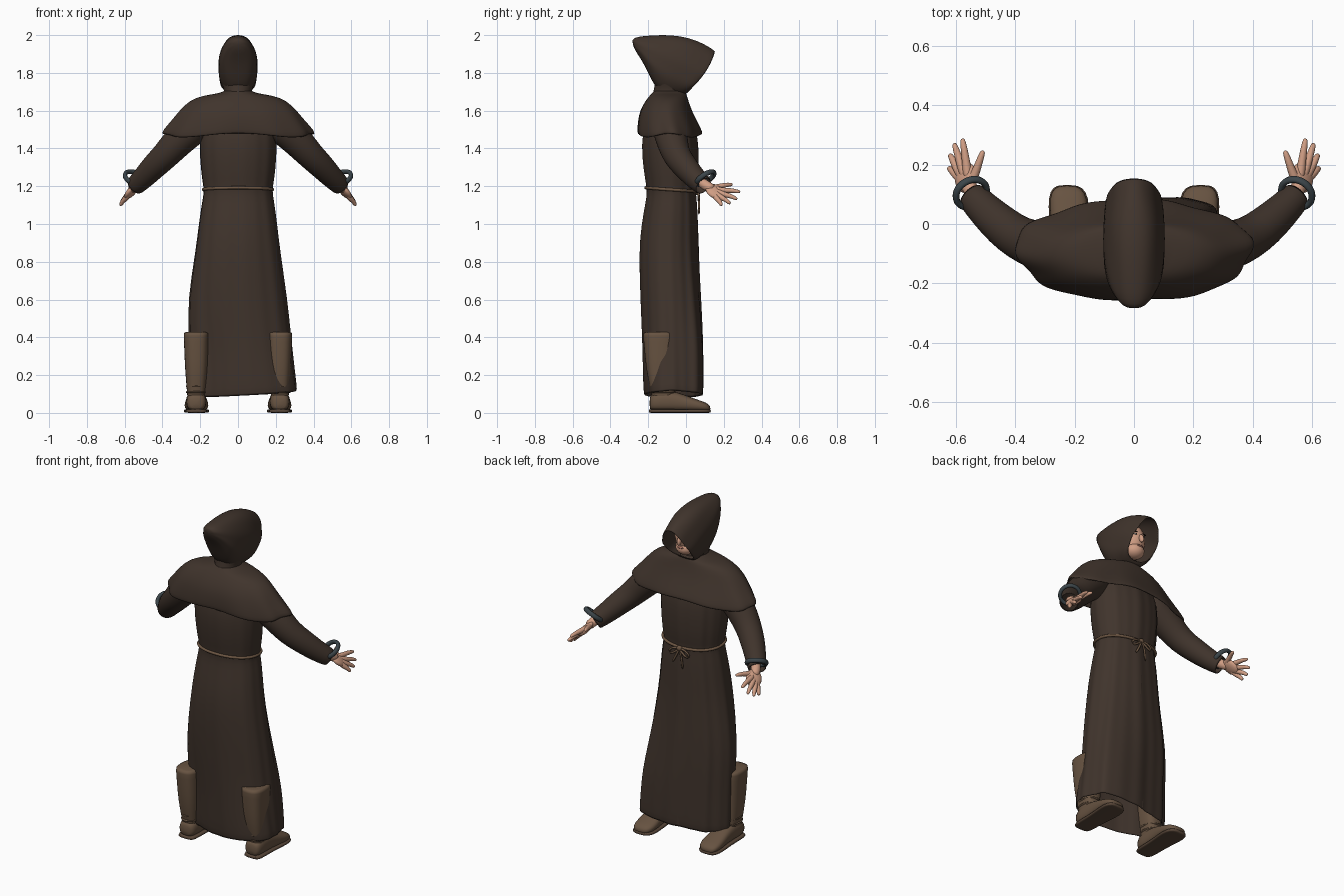
import bpy, bmesh, math
from mathutils import Vector, Matrix

old = bpy.data.objects.get("Cube")
if old:
    bpy.data.objects.remove(old)


def material(name, r, g, b):
    m = bpy.data.materials.new(name)
    m.use_nodes = True
    m.diffuse_color = (r, g, b, 1)
    m.node_tree.nodes["Principled BSDF"].inputs["Base Color"].default_value = (r, g, b, 1)
    m.node_tree.nodes["Principled BSDF"].inputs["Roughness"].default_value = 0.8
    return m


CLOTH = material("dark brown cloth", 0.051, 0.034, 0.025)
LEATHER = material("boot leather", 0.135, 0.086, 0.053)
SOLE = material("dark sole", 0.095, 0.06, 0.039)
ROPE = material("hemp rope", 0.15, 0.092, 0.055)
SKIN = material("skin", 0.63, 0.34, 0.23)
STEEL = material("dark steel", 0.045, 0.06, 0.068)
LIPS = material("lips", 0.42, 0.18, 0.13)
HAIR = material("dark hair", 0.025, 0.016, 0.012)
WHITE = material("eye white", 0.6, 0.55, 0.5)


def finish(name, bm, mat, mirror=False, thick=0, smooth=1):
    """Turn a bmesh into a smooth object with its modifiers."""
    bmesh.ops.recalc_face_normals(bm, faces=bm.faces)
    me = bpy.data.meshes.new(name)
    bm.to_mesh(me)
    bm.free()
    me.materials.append(mat)
    me.polygons.foreach_set("use_smooth", [True] * len(me.polygons))
    ob = bpy.data.objects.new(name, me)
    bpy.context.collection.objects.link(ob)
    if mirror:
        ob.modifiers.new("Mirror", 'MIRROR').use_mirror_merge = False
    if thick:
        mod = ob.modifiers.new("Thickness", 'SOLIDIFY')
        mod.thickness, mod.offset = thick, -1
    if smooth:
        mod = ob.modifiers.new("Smooth", 'SUBSURF')
        mod.levels = mod.render_levels = smooth
    return ob


def skin_rings(name, rings, mat, closed=True, caps=(True, True), **kw):
    """Bridge successive rings of points into a surface."""
    bm = bmesh.new()
    vs = [[bm.verts.new(p) for p in ring] for ring in rings]
    n = len(vs[0])
    for lo, hi in zip(vs, vs[1:]):
        for i in range(n if closed else n - 1):
            j = (i + 1) % n
            bm.faces.new((lo[i], lo[j], hi[j], hi[i]))
    for ring, cap in ((vs[0], caps[0]), (vs[-1], caps[1])):
        if cap:
            bm.faces.new(ring)
    return finish(name, bm, mat, **kw)


def spow(v, p):
    return math.copysign(abs(v) ** p, v)


def loft(name, rows, mat, axis="z", n=24, power=1.0, fold=None, wave=None, **kw):
    """Rows are (position, a min, a max, b min, b max) along an axis."""
    rings = []
    for t, a0, a1, b0, b1 in rows:
        ring = []
        for i in range(n):
            ang = 2 * math.pi * i / n
            k = 1 + (fold(ang, t) if fold else 0)
            a = (a0 + a1) / 2 + (a1 - a0) / 2 * spow(math.cos(ang), power) * k
            b = (b0 + b1) / 2 + (b1 - b0) / 2 * spow(math.sin(ang), power) * k
            h = t + (wave(ang, t) if wave else 0)
            ring.append((a, b, h) if axis == "z" else (a, h, b))
        rings.append(ring)
    return skin_rings(name, rings, mat, **kw)


def tube(name, path, mat, n=10, **kw):
    """Path entries are (x, y, z, radius)."""
    pts = [Vector(p[:3]) for p in path]
    rings = []
    for i, p in enumerate(pts):
        d = (pts[min(i + 1, len(pts) - 1)] - pts[max(i - 1, 0)]).normalized()
        u = d.cross(Vector((0.3, 0.1, 1))).normalized()
        v = d.cross(u)
        rings.append([p + path[i][3] * (u * math.cos(a) + v * math.sin(a))
                      for a in (2 * math.pi * k / n for k in range(n))])
    return skin_rings(name, rings, mat, **kw)


def ball(name, loc, size, mat, aim=(0, 0, 1), side=(1, 0, 0), seg=16, **kw):
    """Ellipsoid whose z axis follows aim and whose x axis leans to side."""
    bm = bmesh.new()
    bmesh.ops.create_uvsphere(bm, u_segments=seg, v_segments=seg // 2 + 2, radius=1)
    w = Vector(aim).normalized()
    v = w.cross(Vector(side)).normalized()
    turn = Matrix((v.cross(w), v, w)).transposed()
    for p in bm.verts:
        p.co = turn @ (p.co * Vector(size)) + Vector(loc)
    return finish(name, bm, mat, smooth=0, **kw)


def bump(a, centre, sharp):
    return max(0, math.cos(a - centre)) ** sharp


# Robe: gathered at the waist, folds deepening towards the hem
def robe_fold(a, z):
    deep = 0.018 + 0.012 * min(max(0.0, 1.18 - z), 0.8)
    ripple = deep * (math.sin(9 * a + 0.6) + 0.7 * math.sin(17 * a + 1))
    ripple *= 0.4 + 0.6 * max(0, math.sin(a))
    low = min(1, max(0, (0.38 - z) / 0.25))
    skirt = min(1, max(0, (0.75 - z) / 0.4))
    return (ripple + low * 0.11 * bump(a, -0.7, 4) + skirt * 0.24 * bump(a, 0.95, 8)
            - skirt * 0.15 * bump(a, math.pi + 0.95, 8))


loft("robe", [
    (0.1, -0.252, 0.3, -0.22, 0.076), (0.18, -0.254, 0.293, -0.225, 0.076),
    (0.3, -0.256, 0.285, -0.23, 0.076), (0.42, -0.26, 0.275, -0.235, 0.075),
    (0.6, -0.266, 0.258, -0.242, 0.072), (0.85, -0.225, 0.222, -0.25, 0.062),
    (1.0, -0.207, 0.205, -0.236, 0.06), (1.12, -0.19, 0.19, -0.213, 0.055),
    (1.175, -0.178, 0.178, -0.205, 0.047), (1.23, -0.19, 0.19, -0.216, 0.06),
    (1.35, -0.202, 0.202, -0.233, 0.064), (1.48, -0.205, 0.205, -0.235, 0.061),
    (1.62, -0.18, 0.18, -0.19, 0.01)],
    CLOTH, n=72, power=0.95, fold=robe_fold, caps=(False, True), thick=0.008,
    wave=lambda a, z: max(0, 0.3 - z) * (0.08 * math.cos(a) - 0.06 * abs(math.sin(a))))

# Front overlap of the skirt
skin_rings("front_flap", [
    [(-0.02, y - 0.012, z), (0.0, y + 0.003, z), (0.012, y + 0.003, z), (0.03, y - 0.014, z)]
    for z, y in ((0.1, 0.08), (0.4, 0.079), (0.7, 0.071), (1.0, 0.062), (1.17, 0.05))],
    CLOTH, closed=False, caps=(False, False))

# Shoulder cape
loft("shoulder_cape", [
    (1.468, -0.4, 0.4, -0.258, 0.085), (1.49, -0.395, 0.395, -0.26, 0.08),
    (1.54, -0.355, 0.355, -0.257, 0.058), (1.6, -0.31, 0.31, -0.246, 0.03),
    (1.655, -0.258, 0.258, -0.213, 0.012), (1.682, -0.18, 0.18, -0.19, 0.004),
    (1.692, -0.09, 0.09, -0.18, 0.0), (1.71, -0.07, 0.07, -0.165, -0.01)],
    CLOTH, n=48, power=0.95, caps=(False, False), thick=0.01,
    fold=lambda a, z: 0.022 * max(0, 1.66 - z) / 0.2 * (math.sin(10 * a + 0.5) + math.sin(5 * a)),
    wave=lambda a, z: 0.012 * max(0, 1.56 - z) / 0.1 * math.cos(4 * a))

# Hood: rows are top (y, z), bottom (y, z), half width, forward bulge of the sides
hood_rows = [(0.157, 1.915, 0.015, 1.7, 0.088, 0.022), (0.1, 1.953, -0.01, 1.68, 0.097, 0.016),
             (0.02, 1.987, -0.05, 1.675, 0.104, 0.008), (-0.08, 2.003, -0.11, 1.675, 0.106, 0),
             (-0.17, 2.0, -0.165, 1.725, 0.099, 0), (-0.235, 1.995, -0.2, 1.8, 0.082, 0),
             (-0.272, 1.987, -0.235, 1.87, 0.058, 0), (-0.288, 1.972, -0.275, 1.925, 0.028, 0)]
hood_rings = []
for ty, tz, by, bz, w, bulge in hood_rows:
    ring = []
    for i in range(28):
        c, s = math.cos(2 * math.pi * i / 28), math.sin(2 * math.pi * i / 28)
        k = w * (1 + 0.03 * math.sin(14 * ty + 9 * s)) * (1 - (0.3 if ty > 0.05 else 0.04) * s)
        ring.append((k * spow(c, 0.85), (ty + by) / 2 + (ty - by) / 2 * s + bulge * c * c,
                     (tz + bz) / 2 + (tz - bz) / 2 * s))
    hood_rings.append(ring)
skin_rings("hood", hood_rings, CLOTH, caps=(False, True), thick=0.006)
loft("hood_collar", [(1.66, -0.09, 0.09, -0.185, 0.0), (1.69, -0.072, 0.072, -0.175, -0.005),
                     (1.72, -0.078, 0.078, -0.17, -0.01), (1.75, -0.088, 0.088, -0.165, -0.03)],
     CLOTH, n=20, caps=(False, False))

# Head and face
ball("head", (0, -0.04, 1.835), (0.078, 0.1, 0.11), SKIN, seg=24)
ball("jaw", (0, 0.005, 1.765), (0.056, 0.054, 0.044), SKIN)
ball("nose", (0, 0.063, 1.823), (0.012, 0.016, 0.028), SKIN, aim=(0, -0.35, 1))
ball("mouth", (0, 0.054, 1.778), (0.02, 0.007, 0.006), LIPS)
ball("eyes", (0.027, 0.0485, 1.847), (0.012, 0.006, 0.005), WHITE, mirror=True)
ball("pupils", (0.027, 0.0525, 1.847), (0.005, 0.003, 0.005), HAIR, seg=10, mirror=True)
ball("eyebrows", (0.028, 0.048, 1.863), (0.018, 0.007, 0.004), HAIR, seg=10, mirror=True)
tube("neck", [(0, -0.08, 1.64, 0.05), (0, -0.06, 1.78, 0.048)], SKIN)

# Sleeves, open at the wrist
tube("sleeves", [(0.15, -0.1, 1.57, 0.09), (0.24, -0.09, 1.51, 0.092), (0.33, -0.07, 1.425, 0.084),
                 (0.385, -0.05, 1.36, 0.074), (0.44, -0.01, 1.31, 0.07), (0.5, 0.045, 1.245, 0.06),
                 (0.547, 0.095, 1.2, 0.053)],
     CLOTH, n=18, caps=(True, False), mirror=True, thick=0.008)

# Hands
tube("wrists", [(0.5, 0.045, 1.245, 0.028), (0.55, 0.11, 1.2, 0.029), (0.562, 0.15, 1.18, 0.028)],
     SKIN, mirror=True)
ball("palms", (0.564, 0.155, 1.172), (0.048, 0.02, 0.055), SKIN,
     aim=(0.3, 0.75, -0.55), side=(0.7, -0.25, -0.6), mirror=True)
fingers = {"index": ((0.562, 0.19, 1.177), (0.577, 0.288, 1.17)),
           "middle": ((0.58, 0.19, 1.158), (0.605, 0.272, 1.132)),
           "ring": ((0.592, 0.178, 1.143), (0.62, 0.235, 1.108)),
           "little": ((0.595, 0.16, 1.135), (0.624, 0.19, 1.098)),
           "thumb": ((0.535, 0.165, 1.195), (0.507, 0.247, 1.21))}
for label, (a, b) in fingers.items():
    a, b = Vector(a), Vector(b)
    mid = a.lerp(b, 0.55) + Vector((0, 0.002, 0.005))
    start = a.lerp(Vector((0.555, 0.13, 1.19)), 0.7)
    tube(label + "_fingers", [(*start, 0.019), (*a, 0.0165), (*mid, 0.013),
                              (*a.lerp(b, 0.9), 0.0105), (*b, 0.006)], SKIN, n=8, mirror=True)

# Shackles hanging at the wrists
centre, axis = Vector((0.547, 0.103, 1.243)), Vector((0.32, 0.5, -0.75)).normalized()
u = axis.orthogonal().normalized()
v = axis.cross(u)
bm = bmesh.new()
grid = []
for i in range(32):
    t = 2 * math.pi * i / 32
    out = u * math.cos(t) + v * math.sin(t)
    grid.append([bm.verts.new(centre + out * (0.055 + 0.011 * math.cos(s)) + axis * 0.014 * math.sin(s))
                 for s in (2 * math.pi * k / 10 for k in range(10))])
for i in range(32):
    for k in range(10):
        j, m = (i + 1) % 32, (k + 1) % 10
        bm.faces.new((grid[i][k], grid[j][k], grid[j][m], grid[i][m]))
finish("shackles", bm, STEEL, mirror=True, smooth=0)

# Boots: foot, sole, shaft, ankle straps
foot = [(-0.194, 0.19, 0.255, 0.02, 0.08), (-0.178, 0.165, 0.276, 0.008, 0.11),
        (-0.08, 0.168, 0.274, 0.008, 0.12), (-0.01, 0.161, 0.278, 0.008, 0.098),
        (0.06, 0.153, 0.286, 0.008, 0.07), (0.11, 0.163, 0.28, 0.008, 0.055),
        (0.13, 0.195, 0.255, 0.01, 0.035)]
loft("boot_feet", foot, LEATHER, axis="y", n=16, power=0.75, mirror=True)
loft("boot_soles", [(y * 1.02, a - 0.004, b + 0.004, 0, 0.02) for y, a, b, _, _ in foot],
     SOLE, axis="y", n=16, power=0.45, mirror=True)
loft("boot_shafts", [(0.08, 0.175, 0.268, -0.18, -0.06), (0.13, 0.17, 0.272, -0.19, -0.06),
                     (0.22, 0.16, 0.28, -0.21, -0.06), (0.34, 0.156, 0.285, -0.222, -0.055),
                     (0.42, 0.154, 0.288, -0.228, -0.055), (0.43, 0.154, 0.288, -0.228, -0.055)],
     LEATHER, n=24, power=0.75, caps=(False, True), mirror=True)
for z in (0.11, 0.14):
    loft("ankle_straps", [(z - 0.008, 0.167, 0.275, -0.194, -0.053), (z, 0.163, 0.279, -0.199, -0.05),
                          (z + 0.008, 0.167, 0.275, -0.194, -0.053)], LEATHER, n=20, mirror=True)

# Rope belt with a bow knot and hanging ends
belt = []
for i in range(49):
    a = math.pi / 2 + 2 * math.pi * i / 48
    belt.append((0.184 * spow(math.cos(a), 0.92), -0.079 + 0.134 * spow(math.sin(a), 0.92),
                 1.182 - 0.01 * math.sin(a), 0.009))
tube("rope_belt", belt, ROPE, n=8)
ball("rope_knot", (0, 0.062, 1.168), (0.018, 0.014, 0.016), ROPE)
for side in (-1, 1):
    tube("bow_loop", [(0, 0.062, 1.168, 0.007), (side * 0.04, 0.068, 1.168, 0.007),
                      (side * 0.075, 0.064, 1.14, 0.007), (side * 0.06, 0.068, 1.12, 0.007),
                      (side * 0.025, 0.07, 1.145, 0.007), (0, 0.064, 1.165, 0.007)], ROPE, n=8)
    tube("rope_end", [(0, 0.064, 1.165, 0.007), (side * 0.02, 0.07, 1.12, 0.007),
                      (side * 0.035 + 0.01, 0.068, 1.06 + side * 0.015, 0.008)], ROPE, n=8)
